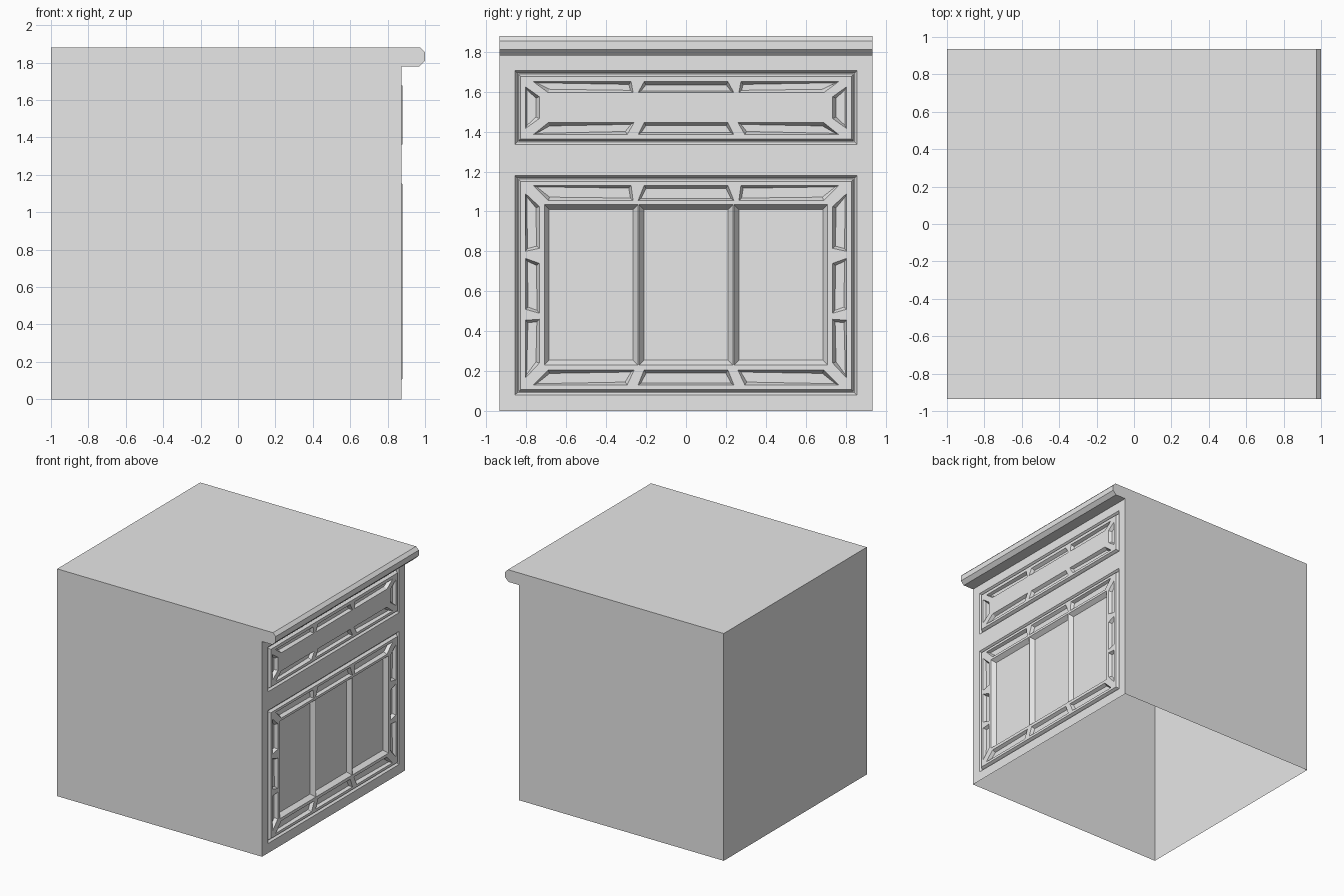
import bpy, bmesh

cube = bpy.data.objects.get("Cube")
if cube:
    bpy.data.objects.remove(cube, do_unlink=True)

FACE = 0.875      # cabinet face the drawer and door sit on
HALF = 0.935      # half width
PANEL = FACE + 0.005

mat = bpy.data.materials.new("plain_grey")
mat.use_nodes = True
grey = (0.8, 0.8, 0.8, 1)
mat.diffuse_color = grey
mat.node_tree.nodes["Principled BSDF"].inputs["Base Color"].default_value = grey


def make_object(name, bm):
    bmesh.ops.recalc_face_normals(bm, faces=bm.faces[:])
    mesh = bpy.data.meshes.new(name)
    bm.to_mesh(mesh)
    bm.free()
    mesh.materials.append(mat)
    obj = bpy.data.objects.new(name, mesh)
    bpy.context.collection.objects.link(obj)
    return obj


def plug(bm, outline, x, side, inset, depth, stem=0.02):
    """Bevelled plug on a (y, z) outline; side +1 points out, -1 points in."""
    near = [bm.verts.new((x, y, z)) for y, z in outline]
    back = [bm.verts.new((x - side * stem, y, z)) for y, z in outline]
    cap = bm.faces.new(near)
    bm.faces.new(back[::-1])
    for i in range(len(near)):
        j = (i + 1) % len(near)
        bm.faces.new((near[j], near[i], back[i], back[j]))
    cap.normal_update()
    if cap.normal.x * side < 0:
        bmesh.ops.reverse_faces(bm, faces=bm.faces[:])
        cap.normal_update()
    bmesh.ops.inset_individual(bm, faces=[cap], thickness=inset, depth=depth)


def plugs(name, outlines, x, side, inset, depth):
    bm = bmesh.new()
    for outline in outlines:
        part = bmesh.new()
        plug(part, outline, x, side, inset, depth)
        temp = bpy.data.meshes.new("temp")
        part.to_mesh(temp)
        part.free()
        bm.from_mesh(temp)
        bpy.data.meshes.remove(temp)
    return make_object(name, bm)


def combine(target, tool, operation):
    mod = target.modifiers.new(operation, "BOOLEAN")
    mod.operation = operation
    mod.solver = "EXACT"
    mod.object = tool
    graph = bpy.context.evaluated_depsgraph_get()
    mesh = bpy.data.meshes.new_from_object(target.evaluated_get(graph))
    target.modifiers.clear()
    target.data = mesh
    bpy.data.objects.remove(tool, do_unlink=True)


def rect(y0, y1, z0, z1):
    return [(y0, z0), (y1, z0), (y1, z1), (y0, z1)]


def mirror(shapes):
    return shapes + [[(-y, z) for y, z in s] for s in shapes]


def rail(outer, inner):
    """Row of three sunk strips, mitred at the two ends."""
    side = [(-0.765, outer), (-0.275, outer), (-0.265, inner), (-0.69, inner)]
    middle = [(-0.21, outer), (0.21, outer), (0.24, inner), (-0.24, inner)]
    if outer < inner:
        side[1], side[2] = (-0.295, outer), (-0.26, inner)
        middle = [(-0.24, outer), (0.24, outer), (0.21, inner), (-0.21, inner)]
    return mirror([side]) + [middle]


def stile(*spans):
    """Sunk strips up both sides: (outer low, outer high, inner low, inner high)."""
    return mirror([[(-0.805, a), (-0.805, b), (-0.735, d), (-0.735, c)]
                   for a, b, c, d in spans])


# Body and worktop with a chamfered overhanging edge
profile = [(-1, 0), (FACE, 0), (FACE, 1.78), (0.97, 1.78), (1, 1.81),
           (1, 1.855), (0.975, 1.88), (-1, 1.88)]
bm = bmesh.new()
base = bm.faces.new([bm.verts.new((x, -HALF, z)) for x, z in profile])
ext = bmesh.ops.extrude_face_region(bm, geom=[base])
for v in ext["geom"]:
    if isinstance(v, bmesh.types.BMVert):
        v.co.y = HALF
cabinet = make_object("cabinet", bm)

# Drawer and door: sunk border groove with a raised panel inside
fronts = [(1.335, 1.705), (0.08, 1.18)]
combine(cabinet, plugs("border_cutter", [rect(-0.857, 0.857, a, b) for a, b in fronts],
                       FACE, -1, 0.017, 0.017), "DIFFERENCE")
combine(cabinet, plugs("raised_panels",
                       [rect(-0.84, 0.84, a + 0.017, b - 0.017) for a, b in fronts],
                       FACE - 0.017, 1, 0.017, 0.022), "UNION")

# Sunk decorative strips on drawer and door
strips = rail(1.65, 1.595) + rail(1.385, 1.445) + stile((1.415, 1.625, 1.465, 1.575))
strips += rail(1.13, 1.055) + rail(0.13, 0.205)
strips += stile((0.80, 1.09, 0.815, 1.025), (0.51, 0.765, 0.49, 0.74),
                (0.165, 0.455, 0.24, 0.46))
combine(cabinet, plugs("strip_cutter", strips, PANEL, -1, 0.018, 0.025), "DIFFERENCE")

# Three deep door panels divided by sharp ridges
bays = [rect(a, b, 0.23, 1.035)
        for a, b in ((-0.71, -0.24), (-0.236, 0.236), (0.24, 0.71))]
combine(cabinet, plugs("bay_cutter", bays, PANEL, -1, 0.035, 0.035), "DIFFERENCE")

# Open underside
bm = bmesh.new()
bm.from_mesh(cabinet.data)
floor = [f for f in bm.faces if all(v.co.z < 0.001 for v in f.verts)]
bmesh.ops.delete(bm, geom=floor, context="FACES")
bm.to_mesh(cabinet.data)
bm.free()
